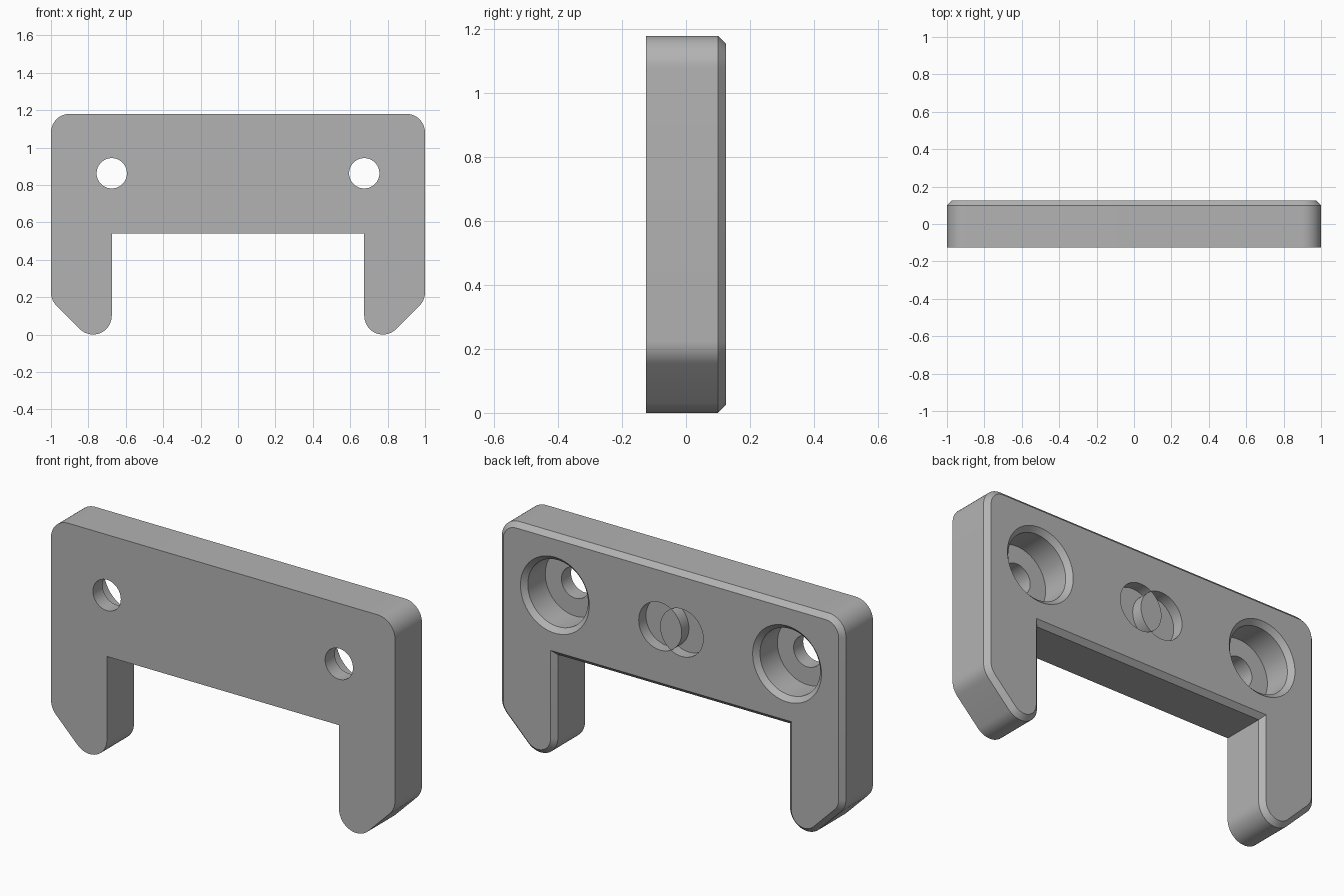
import bpy, bmesh
from math import cos, sin, radians, pi, acos

cube = bpy.data.objects.get("Cube")
if cube:
    bpy.data.objects.remove(cube, do_unlink=True)

FRONT, BACK, CHAMFER = -0.125, 0.125, 0.025
HOLE_X, HOLE_Z = 0.675, 0.862
DISC_R, DISC_X, DISC_DEPTH = 0.125, 0.0625, 0.06

grey = bpy.data.materials.new("plain grey")
grey.use_nodes = True
colour = (0.45, 0.45, 0.45, 1)
grey.diffuse_color = colour
grey.node_tree.nodes["Principled BSDF"].inputs["Base Color"].default_value = colour


def arc(cx, cz, r, start, end, steps):
    angles = [radians(start + (end - start) * i / steps) for i in range(steps + 1)]
    return [(cx + r * cos(a), cz + r * sin(a)) for a in angles]


def make_object(name, bm):
    bmesh.ops.recalc_face_normals(bm, faces=bm.faces)
    mesh = bpy.data.meshes.new(name)
    bm.to_mesh(mesh)
    bm.free()
    mesh.materials.append(grey)
    obj = bpy.data.objects.new(name, mesh)
    bpy.context.collection.objects.link(obj)
    return obj


def prism(outline, y0, y1):
    """Extrude an x-z outline along y; returns the bmesh and the far cap."""
    bm = bmesh.new()
    near = [bm.verts.new((x, y0, z)) for x, z in outline]
    far = [bm.verts.new((x, y1, z)) for x, z in outline]
    bm.faces.new(near)
    cap = bm.faces.new(far)
    for i in range(len(near)):
        j = (i + 1) % len(near)
        bm.faces.new((near[i], near[j], far[j], far[i]))
    bmesh.ops.recalc_face_normals(bm, faces=bm.faces)
    return bm, cap


def turned(name, cx, cz, rings, sides=64):
    """Solid of revolution about a y axis, from (radius, y) rings."""
    bm = bmesh.new()
    loops = [[bm.verts.new((x, y, z)) for x, z in arc(cx, cz, r, 0, 360, sides)[:-1]]
             for r, y in rings]
    for a, b in zip(loops, loops[1:]):
        for i in range(sides):
            j = (i + 1) % sides
            bm.faces.new((a[i], a[j], b[j], b[i]))
    bm.faces.new(loops[0])
    bm.faces.new(loops[-1])
    return make_object(name, bm)


def cut(target, cutter):
    mod = target.modifiers.new("cut", 'BOOLEAN')
    mod.operation = 'DIFFERENCE'
    mod.solver = 'EXACT'
    mod.object = cutter
    bpy.context.view_layer.objects.active = target
    bpy.ops.object.modifier_apply(modifier=mod.name)
    bpy.data.objects.remove(cutter, do_unlink=True)


def smooth(obj):
    bpy.ops.object.select_all(action='DESELECT')
    obj.select_set(True)
    bpy.context.view_layer.objects.active = obj
    bpy.ops.object.shade_smooth_by_angle(angle=radians(30))


# Bracket plate with two pointed legs, chamfered round the back
half = (arc(0.9, 1.08, 0.1, 90, 0, 12)
        + arc(0.9, 0.225, 0.1, 0, -45, 6)
        + arc(0.775, 0.1, 0.1, -45, -180, 18)
        + [(HOLE_X, 0.54)])
outline = half + [(-x, z) for x, z in reversed(half)]
bm, cap = prism(outline, FRONT, BACK - CHAMFER)
bmesh.ops.inset_region(bm, faces=[cap], thickness=CHAMFER, depth=CHAMFER,
                       use_even_offset=True)
bracket = make_object("bracket", bm)

# Screw holes with wide chamfered counterbores from the back
bore_floor = BACK - 0.17
for side in (-1, 1):
    cut(bracket, turned("screw_cutter", side * HOLE_X, HOLE_Z, [
        (0.081, FRONT - 0.1), (0.081, bore_floor),
        (0.175, bore_floor), (0.175, BACK - CHAMFER),
        (0.2, BACK), (0.2, BACK + 0.1)]))

# Two overlapping shallow round recesses in the middle of the back
for side in (-1, 1):
    cut(bracket, turned("recess_cutter", side * DISC_X, HOLE_Z, [
        (DISC_R, BACK - DISC_DEPTH), (DISC_R, BACK + 0.1)]))
smooth(bracket)

# Raised lens left standing where the recesses overlap
tip = acos(DISC_X / DISC_R) * 180 / pi
lens = (arc(-DISC_X, HOLE_Z, DISC_R, -tip, tip, 20)
        + arc(DISC_X, HOLE_Z, DISC_R, 180 - tip, 180 + tip, 20)[1:-1])
bm, cap = prism(lens, BACK - DISC_DEPTH, BACK)
smooth(make_object("recess_lens", bm))
